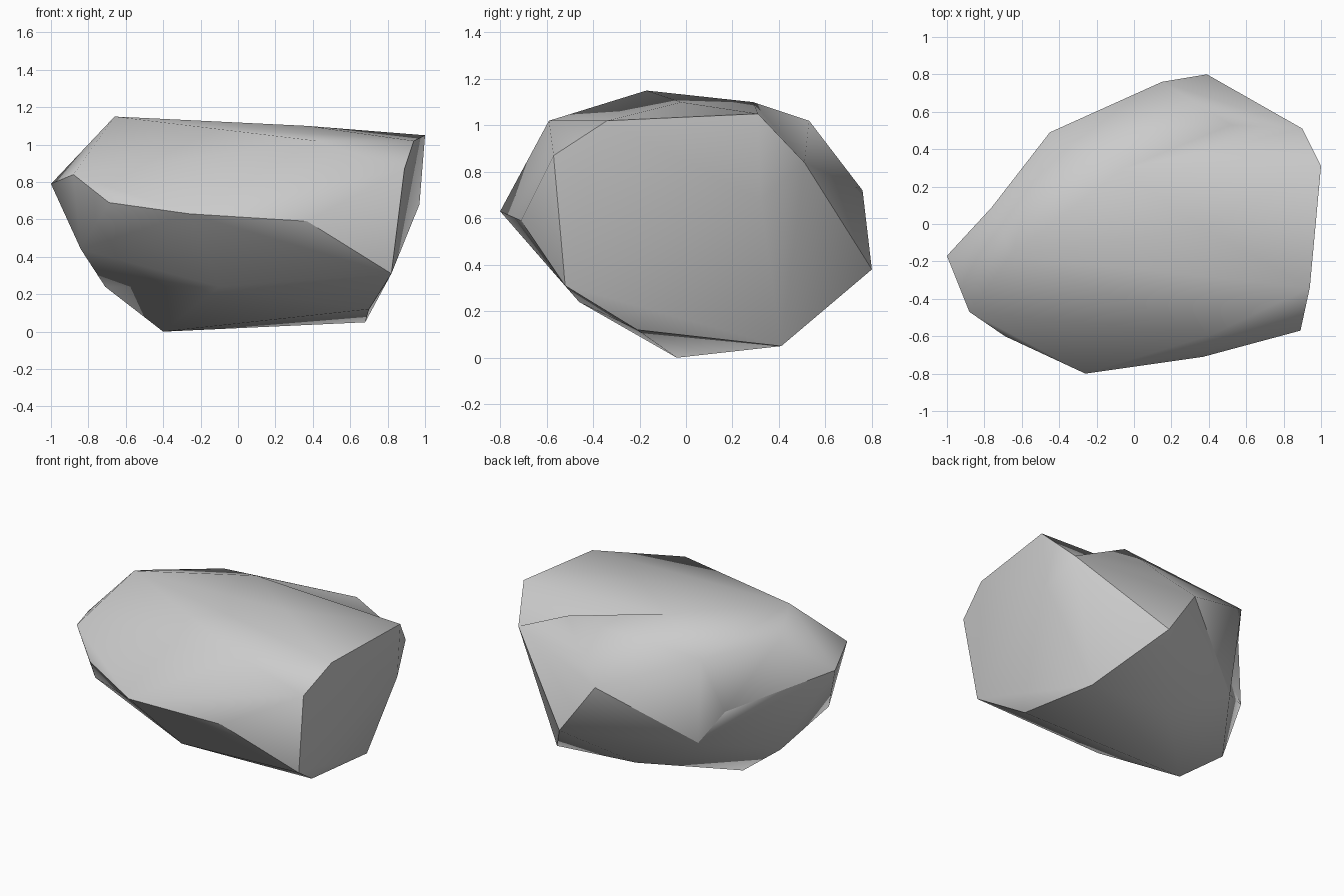
import bpy
import bmesh
from mathutils import Vector

cube = bpy.data.objects.get("Cube")
if cube:
    bpy.data.objects.remove(cube, do_unlink=True)

# Rim of the flat broken end
end_rim = [(1, .31, 1.05), (.94, -.34, 1.02), (.89, -.57, .87), (.82, -.52, .31),
           (.7, -.21, .12), (.68, .41, .05), (.39, .8, .38), (.9, .51, .84)]
# Ridge along the front, from the pointed end
front_ridge = [(-1, -.17, .79), (-.88, -.47, .84), (-.69, -.6, .69),
               (-.26, -.8, .63), (.37, -.71, .59)]
# Overhanging lip along the back, with a hollow above it
back_lip = [(.15, .76, .72), (-.4, .44, .37), (-.51, .31, .56)]
# Crown and shoulders
back_crown, back_shoulder = (.52, .53, 1.02), (-.45, .49, .97)
crown = [(-.66, -.17, 1.15), (.42, -.59, 1.02), (.37, -.02, 1.1), (-.07, .29, 1.1),
         back_crown, back_shoulder, (-.76, .09, 1.03), (.97, .32, .68)]
# Underside, with a small spur it rests on
spur = (-.4, -.04, 0)
underside = [(-.84, -.33, .44), (-.71, 0, .24), (-.1, -.46, .24), (.08, .42, .1), spur]

corners = [Vector(c) for c in end_rim + front_ridge + back_lip + crown + underside]
centre = Vector((0, 0, .55))


def pair(a, b):
    return frozenset((corners.index(Vector(a)), corners.index(Vector(b))))


def wrap(points):
    """Closed skin around the points, and the numbers of the points left inside."""
    bm = bmesh.new()
    number = bm.verts.layers.int.new("number")
    for i, p in enumerate(points):
        bm.verts.new(p)[number] = i
    bmesh.ops.convex_hull(bm, input=bm.verts)
    inside = [v[number] for v in bm.verts if not v.link_faces]
    return bm, number, inside


# Push hollow corners out until the skin catches them, then set them back
pushed = [c.copy() for c in corners]
pushed[-1] = centre.lerp(pushed[-1], .7)
bm, number, inside = wrap(pushed)
for attempt in range(200):
    if not inside:
        break
    for i in inside:
        pushed[i] = centre + (pushed[i] - centre) * 1.01
    bm.free()
    bm, number, inside = wrap(pushed)
bmesh.ops.triangulate(bm, faces=bm.faces)
bmesh.ops.recalc_face_normals(bm, faces=bm.faces)
for v in bm.verts:
    v.co = corners[v[number]]

# Turn two edges inward to make dents in the shoulders
dents = {pair(end_rim[0], back_crown), pair(back_shoulder, front_ridge[0])}
for e in [e for e in bm.edges if frozenset(v[number] for v in e.verts) in dents]:
    bmesh.utils.edge_rotate(e)

# Crisp broken edges, soft everywhere else
paths = [end_rim + end_rim[:1], front_ridge + [end_rim[3]],
         [end_rim[6]] + back_lip + front_ridge[:1]]
crisp = {pair(a, b) for path in paths for a, b in zip(path, path[1:])}
for f in bm.faces:
    f.smooth = True
for e in bm.edges:
    e.smooth = frozenset(v[number] for v in e.verts) not in crisp

mesh = bpy.data.meshes.new("boulder")
bm.to_mesh(mesh)
bm.free()
rock = bpy.data.objects.new("boulder", mesh)
bpy.context.collection.objects.link(rock)

# Stone colour
stone = bpy.data.materials.new("stone_grey")
stone.use_nodes = True
colour = (.6, .6, .6, 1)
stone.diffuse_color = colour
stone.node_tree.nodes["Principled BSDF"].inputs["Base Color"].default_value = colour
mesh.materials.append(stone)
